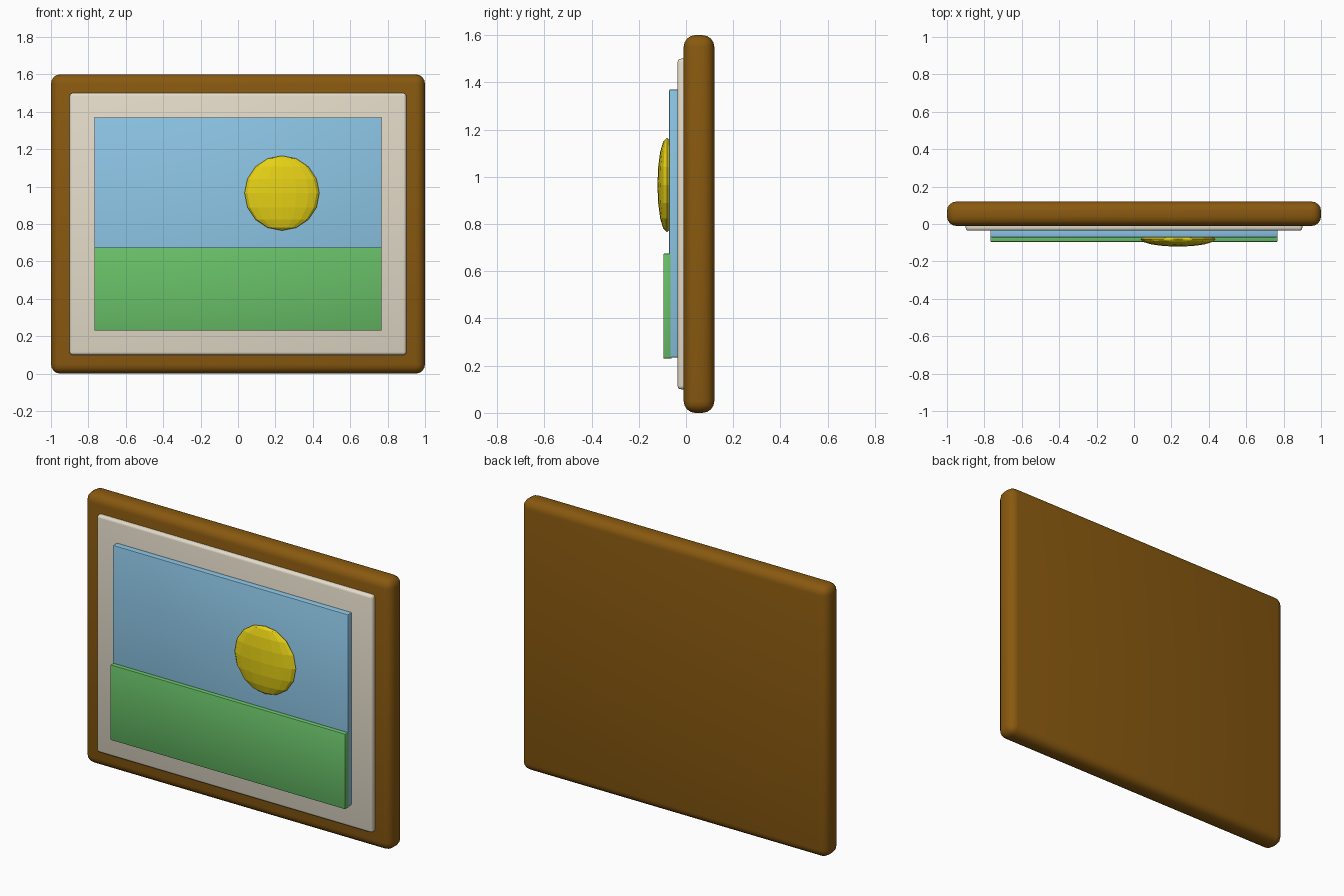
import bpy

cube = bpy.data.objects.get("Cube")
if cube:
    bpy.data.objects.remove(cube, do_unlink=True)


def material(name, rgb):
    mat = bpy.data.materials.new(name)
    mat.use_nodes = True
    colour = (*rgb, 1)
    mat.diffuse_color = colour
    mat.node_tree.nodes["Principled BSDF"].inputs["Base Color"].default_value = colour
    return mat


def panel(name, mat, width, y_range, z_range, bevel, segments):
    """Upright board centred on x = 0, with rounded edges."""
    (y0, y1), (z0, z1) = y_range, z_range
    bpy.ops.mesh.primitive_cube_add(size=1, location=(0, (y0 + y1) / 2, (z0 + z1) / 2))
    board = bpy.context.object
    board.name = name
    board.scale = (width, y1 - y0, z1 - z0)
    bpy.ops.object.transform_apply(location=False, rotation=False, scale=True)
    board.data.materials.append(mat)
    mod = board.modifiers.new("Rounded edges", "BEVEL")
    mod.width = bevel
    mod.segments = segments
    bpy.ops.object.modifier_apply(modifier=mod.name)
    bpy.ops.object.shade_smooth_by_angle()
    return board


wood = material("brown wood", (0.25, 0.1, 0.005))
cream = material("cream card", (0.78, 0.72, 0.59))
blue = material("sky blue", (0.26, 0.55, 0.77))
green = material("grass green", (0.14, 0.53, 0.14))
yellow = material("sun yellow", (0.82, 0.66, 0.008))

# Frame and layered picture, back to front
panel("frame", wood, 2.0, (-0.01, 0.12), (0, 1.6), 0.05, 4)
panel("mount", cream, 1.8, (-0.036, 0.02), (0.1, 1.5), 0.015, 3)
panel("sky", blue, 1.535, (-0.071, -0.02), (0.235, 1.37), 0.005, 2)
panel("meadow", green, 1.535, (-0.096, -0.06), (0.23, 0.675), 0.005, 2)

# Flattened, faceted sun
bpy.ops.mesh.primitive_uv_sphere_add(segments=16, ring_count=8, radius=0.2,
                                     location=(0.235, -0.081, 0.965))
sun = bpy.context.object
sun.name = "sun"
sun.scale.y = 0.2
bpy.ops.object.transform_apply(location=False, rotation=False, scale=True)
sun.data.materials.append(yellow)
